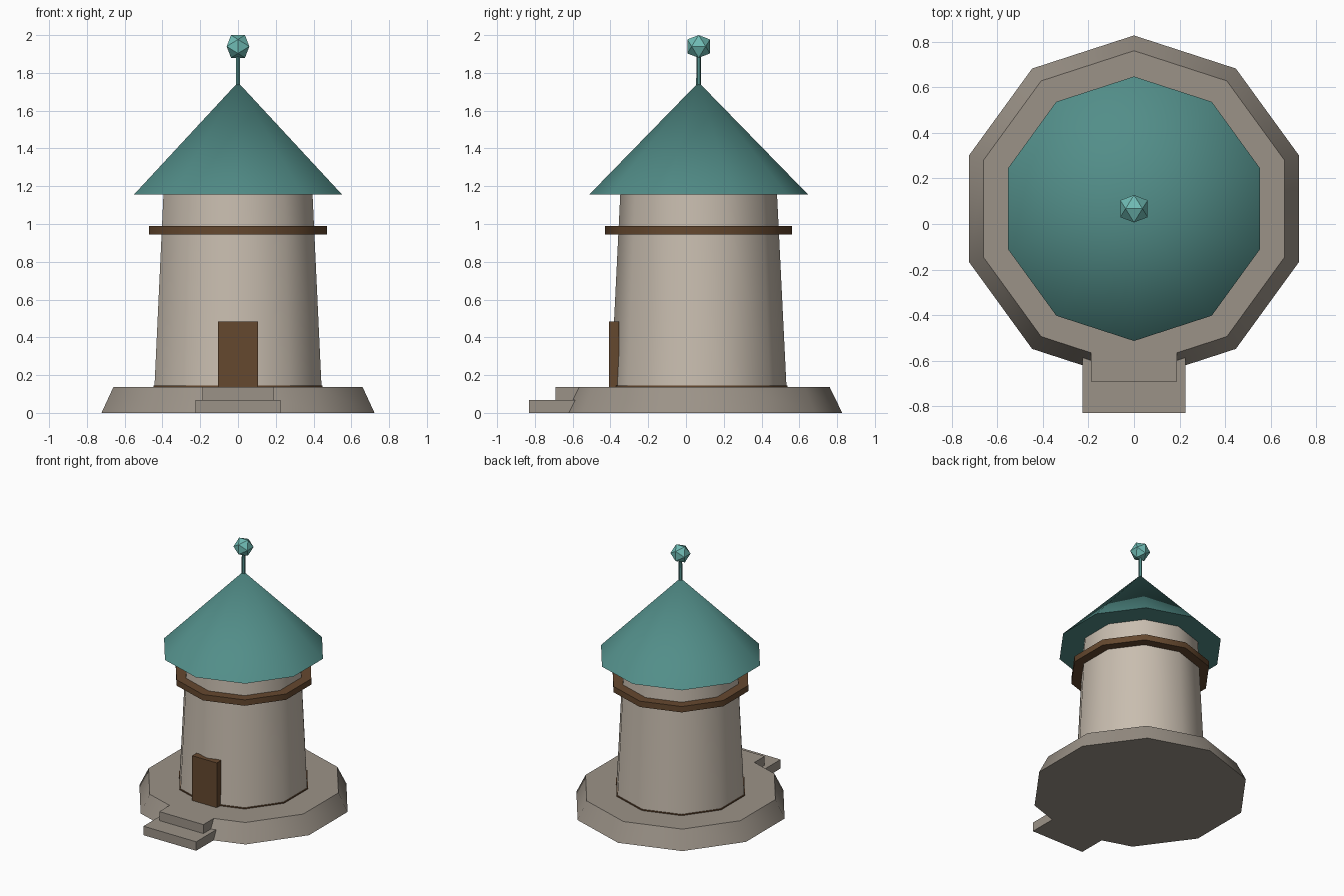
import bpy, bmesh
from math import radians, sqrt

if "Cube" in bpy.data.objects:
    bpy.data.objects.remove(bpy.data.objects["Cube"])

CY = 0.067      # tower axis sits slightly behind the origin
SIDES = 10


def material(name, r, g, b):
    m = bpy.data.materials.new(name)
    m.diffuse_color = (r, g, b, 1)
    m.use_nodes = True
    m.node_tree.nodes["Principled BSDF"].inputs["Base Color"].default_value = m.diffuse_color
    return m


STONE = material("stone", 0.33, 0.29, 0.245)
WALL = material("plaster", 0.58, 0.51, 0.43)
WOOD = material("wood", 0.13, 0.065, 0.028)
TEAL = material("roof_teal", 0.085, 0.27, 0.25)
LIGHT_TEAL = material("finial_teal", 0.16, 0.50, 0.46)


def drum(name, r0, r1, z0, z1, mat, sides=SIDES):
    """Tapered prism on the tower axis, smooth round the sides."""
    bpy.ops.mesh.primitive_cone_add(vertices=sides, radius1=r0, radius2=r1,
                                    depth=z1 - z0, location=(0, CY, (z0 + z1) / 2))
    ob = bpy.context.object
    ob.name = name
    ob.data.materials.append(mat)
    bpy.ops.object.shade_smooth_by_angle(angle=radians(40))
    return ob


def box(name, half_x, y0, y1, z0, z1, mat):
    bpy.ops.mesh.primitive_cube_add(size=1, location=(0, (y0 + y1) / 2, (z0 + z1) / 2))
    ob = bpy.context.object
    ob.name = name
    ob.scale = (2 * half_x, y1 - y0, z1 - z0)
    bpy.ops.object.transform_apply(location=False, rotation=False, scale=True)
    ob.data.materials.append(mat)
    return ob


# Stone base and entrance steps
drum("base", 0.76, 0.693, 0, 0.138, STONE)
box("lower_step", 0.225, -0.83, -0.588, 0, 0.069, STONE)
box("upper_step", 0.188, -0.69, -0.45, 0.069, 0.138, STONE)

# Tower wall with foot trim and upper band
drum("tower_wall", 0.465, 0.415, 0.138, 1.155, WALL)
drum("foot_trim", 0.471, 0.471, 0.12, 0.146, WOOD)
drum("upper_band", 0.495, 0.495, 0.945, 0.99, WOOD)
box("door", 0.105, -0.408, -0.355, 0.138, 0.483, WOOD)

# Roof and finial rod
drum("roof", 0.58, 0, 1.155, 1.75, TEAL)
drum("finial_rod", 0.013, 0.012, 1.72, 1.92, TEAL, 6)

# Faceted finial ball: icosahedron from three crossed golden rectangles
phi = (1 + sqrt(5)) / 2
long, short = 0.06, 0.06 / phi
bm = bmesh.new()
for a in (-long, long):
    for b in (-short, short):
        for co in ((b, 0, a), (a, b, 0), (0, a, b)):
            bm.verts.new(co)
bmesh.ops.convex_hull(bm, input=bm.verts[:])
bmesh.ops.recalc_face_normals(bm, faces=bm.faces[:])
mesh = bpy.data.meshes.new("finial_ball")
bm.to_mesh(mesh)
bm.free()
mesh.materials.append(LIGHT_TEAL)
ball = bpy.data.objects.new("finial_ball", mesh)
ball.location = (0, CY, 1.94)
bpy.context.collection.objects.link(ball)
